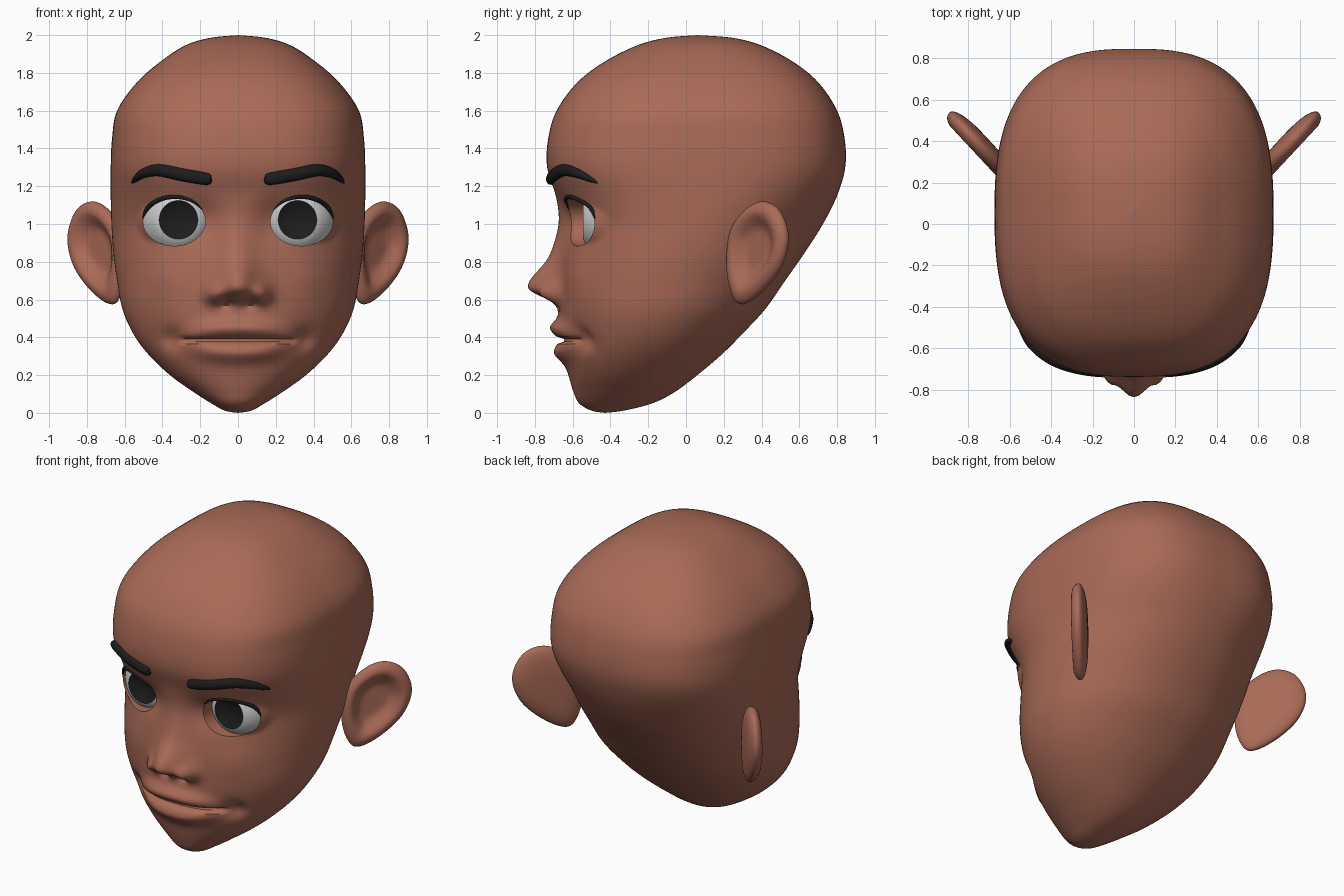
import bpy, bmesh, math
from mathutils import Vector, Matrix
from mathutils.bvhtree import BVHTree

if "Cube" in bpy.data.objects:
    bpy.data.objects.remove(bpy.data.objects["Cube"])


def material(name, rgb):
    m = bpy.data.materials.new(name)
    m.diffuse_color = (*rgb, 1)
    m.use_nodes = True
    m.node_tree.nodes["Principled BSDF"].inputs["Base Color"].default_value = m.diffuse_color
    return m


SKIN = material("skin", (0.40, 0.145, 0.095))
BLACK = material("black", (0.012, 0.012, 0.012))
WHITE = material("white", (0.8, 0.8, 0.8))


def catmull(rows, n, closed=False):
    """Smooth curve through rows of numbers, n steps per span."""
    out, k = [], len(rows)
    pick = (lambda i: rows[i % k]) if closed else (lambda i: rows[max(0, min(k - 1, i))])
    for i in range(k if closed else k - 1):
        for s in range(n):
            t = s / n
            out.append([0.5 * (2 * b + (c - a) * t + (2 * a - 5 * b + 4 * c - d) * t * t
                               + (3 * b - a - 3 * c + d) * t ** 3)
                        for a, b, c, d in zip(pick(i - 1), pick(i), pick(i + 1), pick(i + 2))])
    return out if closed else out + [list(rows[-1])]


def step(a, b, x):
    t = max(0, min(1, (x - a) / (b - a)))
    return t * t * (3 - 2 * t)


def skin_rings(bm, start, rings, end):
    """Close a stack of rings with a point at each end."""
    first, last = bm.verts.new(start), bm.verts.new(end)
    loops = [[bm.verts.new(p) for p in r] for r in rings]
    n = len(loops[0])
    for j in range(n):
        k = (j + 1) % n
        bm.faces.new((first, loops[0][k], loops[0][j]))
        bm.faces.new((last, loops[-1][j], loops[-1][k]))
        for a, b in zip(loops, loops[1:]):
            bm.faces.new((a[j], a[k], b[k], b[j]))
    bmesh.ops.recalc_face_normals(bm, faces=bm.faces)


def make(name, bm, *mats, mirror=False):
    me = bpy.data.meshes.new(name)
    bm.to_mesh(me)
    ob = bpy.data.objects.new(name, me)
    bpy.context.collection.objects.link(ob)
    for m in mats:
        me.materials.append(m)
    if mirror:
        ob.modifiers.new("mirror", 'MIRROR')
    return ob


def smooth(ob, deg):
    bpy.ops.object.select_all(action='DESELECT')
    ob.select_set(True)
    bpy.context.view_layer.objects.active = ob
    bpy.ops.object.shade_smooth_by_angle(angle=math.radians(deg))


# Face relief: mirrored bumps (x, z, x radius, z radius up, z radius down, height)
BUMPS = [
    (0, .665, .105, .13, .065, .165), (.125, .625, .05, .06, .045, .075),  # nose tip, wings
    (0, .87, .085, .13, .12, .03), (.065, .57, .03, .02, .02, -.04),      # bridge, nostrils
    (0, .41, .27, .10, .14, .025), (.35, .39, .06, .06, .06, -.04),      # muzzle, mouth corners
    (.19, 1.03, .10, .10, .12, -.035), (.33, 1.0, .17, .13, .13, -.02),  # eye sockets
    (.38, .70, .14, .12, .12, .015),                                       # cheeks
]
EYE, EYE_R = Vector((.315, -.37, 1.022)), .205


def relief(x, z):
    x, h = abs(x), 0
    for cx, cz, rx, up, down, k in BUMPS:
        rz = up if z > cz else down
        h += k * math.exp(-((x - cx) / rx) ** 2 - ((z - cz) / rz) ** 2)
    # lips and the line between them
    side = math.exp(-(x / .24) ** 4)
    h += .045 * side * math.exp(-((z - .45 + .3 * x * x) / .042) ** 2)
    h += .042 * side * math.exp(-((z - .315 - .5 * x * x) / .05) ** 2)
    h -= .05 * (1 - step(.27, .33, x)) * math.exp(-((z - .385) / .012) ** 2)
    return h


# Head: cross-sections (z, front y, back y, half width)
sections = [
    (0, -.43, -.43, 0), (.012, -.50, -.33, .07), (.05, -.565, -.18, .14),
    (.11, -.595, -.06, .235), (.20, -.62, .06, .36), (.31, -.64, .19, .475),
    (.42, -.65, .30, .555), (.55, -.67, .42, .612), (.70, -.67, .525, .64),
    (.85, -.665, .63, .66), (1.0, -.665, .725, .67), (1.15, -.69, .80, .674),
    (1.3, -.735, .843, .674), (1.45, -.73, .84, .667), (1.6, -.685, .80, .64),
    (1.75, -.575, .70, .535), (1.86, -.43, .565, .41), (1.945, -.26, .40, .28),
    (1.985, -.11, .25, .15), (2.0, .06, .06, 0)]
rings, COUNT = [], 200
for z, front, back, w in catmull(sections, 8)[1:-1]:
    mid, half = (front + back) / 2, (back - front) / 2
    e = 2 / (2.1 + .6 * step(.95, 1.35, z))
    ring = []
    for j in range(COUNT):
        a = 2 * math.pi * j / COUNT
        c, s = math.cos(a), math.sin(a)
        x = w * math.copysign(abs(c) ** e, c)
        y = mid + half * math.copysign(abs(s) ** e, s)
        if s < 0:
            y -= relief(x, z) * step(0, .4, -s)
            # eyelids wrap over the eyeball
            d2 = (abs(x) - EYE.x) ** 2 + (z - EYE.z) ** 2
            lid = (EYE_R + .015) ** 2 - d2
            if lid > 0:
                y = min(y, EYE.y - math.sqrt(lid))
        ring.append((x, y, z))
    rings.append(ring)
bm = bmesh.new()
skin_rings(bm, (0, -.43, 0), rings, (0, .06, 2))
face = BVHTree.FromBMesh(bm)
head = make("head", bm, SKIN)

# Eye openings cut into the head
CX, CZ, RX, RZ = .337, 1.012, .165, .128
for s in (-1, 1):
    bpy.ops.mesh.primitive_cylinder_add(vertices=64, radius=1, depth=.66,
                                        location=(s * CX, -.67, CZ), rotation=(math.pi / 2, 0, 0))
    cutter = bpy.context.object
    cutter.scale = (RX, RZ, 1)
    cutter.hide_render = True
    cutter.data.materials.append(SKIN)
    mod = head.modifiers.new("eye_opening", 'BOOLEAN')
    mod.operation, mod.solver, mod.object = 'DIFFERENCE', 'EXACT', cutter
    bpy.context.view_layer.objects.active = head
    bpy.ops.object.modifier_apply(modifier=mod.name)
    bpy.data.objects.remove(cutter)
smooth(head, 50)

# Eyeballs with a dished dark iris
bm = bmesh.new()
bmesh.ops.create_uvsphere(bm, u_segments=40, v_segments=36, radius=EYE_R)
bmesh.ops.rotate(bm, verts=bm.verts, matrix=Matrix.Rotation(math.pi / 2, 3, 'X'))
for v in bm.verts:
    if v.co.y < -.176:
        v.co.y = -.352 - v.co.y
for f in bm.faces:
    c = f.calc_center_median()
    f.material_index = int(c.y < 0 and math.hypot(c.x, c.z) < .1)
bmesh.ops.translate(bm, verts=bm.verts, vec=EYE)
smooth(make("eyes", bm, WHITE, BLACK, mirror=True), 40)


def strip(name, pts, steps, lift):
    """Tapered dark tube lying on the face: points (x, z, radius)."""
    rings = []
    for x, z, r in catmull(pts, steps):
        hit = face.ray_cast(Vector((x, -2, z)), Vector((0, 1, 0)))[0]
        rings.append((Vector((x, hit.y - lift, z)), max(r, .002)))
    loops = []
    for i, (p, r) in enumerate(rings):
        t = (rings[min(i + 1, len(rings) - 1)][0] - rings[max(i - 1, 0)][0]).normalized()
        up = (Vector((0, 0, 1)) - t * t.z).normalized()
        out = t.cross(up)
        loops.append([p + up * r * math.cos(a) + out * min(r, .025) * math.sin(a)
                      for a in (2 * math.pi * k / 14 for k in range(14))])
    bm = bmesh.new()
    skin_rings(bm, rings[0][0], loops, rings[-1][0])
    smooth(make(name, bm, BLACK, mirror=True), 60)


strip("eyebrows", [(.14, 1.237, .01), (.15, 1.237, .028), (.19, 1.243, .034), (.30, 1.262, .034),
                   (.42, 1.285, .032), (.50, 1.268, .025), (.545, 1.235, .014), (.562, 1.217, .004)], 5, .005)
lash = [(CX + (RX + .004) * math.cos(a), CZ + (RZ + .004) * math.sin(a), r)
        for a, r in ((math.radians(d), q) for d, q in
                     ((150, .003), (125, .008), (100, .011), (75, .012), (50, .012), (28, .011), (8, .003)))]
strip("upper_lashes", lash, 5, .0)

# Ears: dished plates swept outward, outline (distance out, z)
outline = catmull([(.05, .60), (0, .75), (.02, .95), (.12, 1.07), (.25, 1.12), (.37, 1.07),
                   (.43, .93), (.385, .78), (.27, .66), (.13, .58)], 6, closed=True)
out, normal, cu, cz = Vector((.68, .73, 0)), Vector((.73, -.68, 0)), .20, .87


def ear_point(u, z, r, n):
    p = Vector((.60, .225, 0)) + out * (cu + (u - cu) * r) + normal * n
    p.z = cz + (z - cz) * r
    return p


def ear_front(r):
    return .05 * math.sqrt(1 - r ** 6) - .06 * (1 - step(.35, .82, r))


levels = [math.sin(math.pi / 2 * i / 14) for i in range(1, 15)]
profile = [(r, ear_front(r)) for r in levels]
profile += [(r, -.05 * math.sqrt(1 - r ** 3)) for r in reversed(levels[:-1])]
bm = bmesh.new()
skin_rings(bm, ear_point(cu, cz, 0, ear_front(0)),
           [[ear_point(u, z, r, n) for u, z in outline] for r, n in profile],
           ear_point(cu, cz, 0, -.05))
smooth(make("ears", bm, SKIN, mirror=True), 60)
